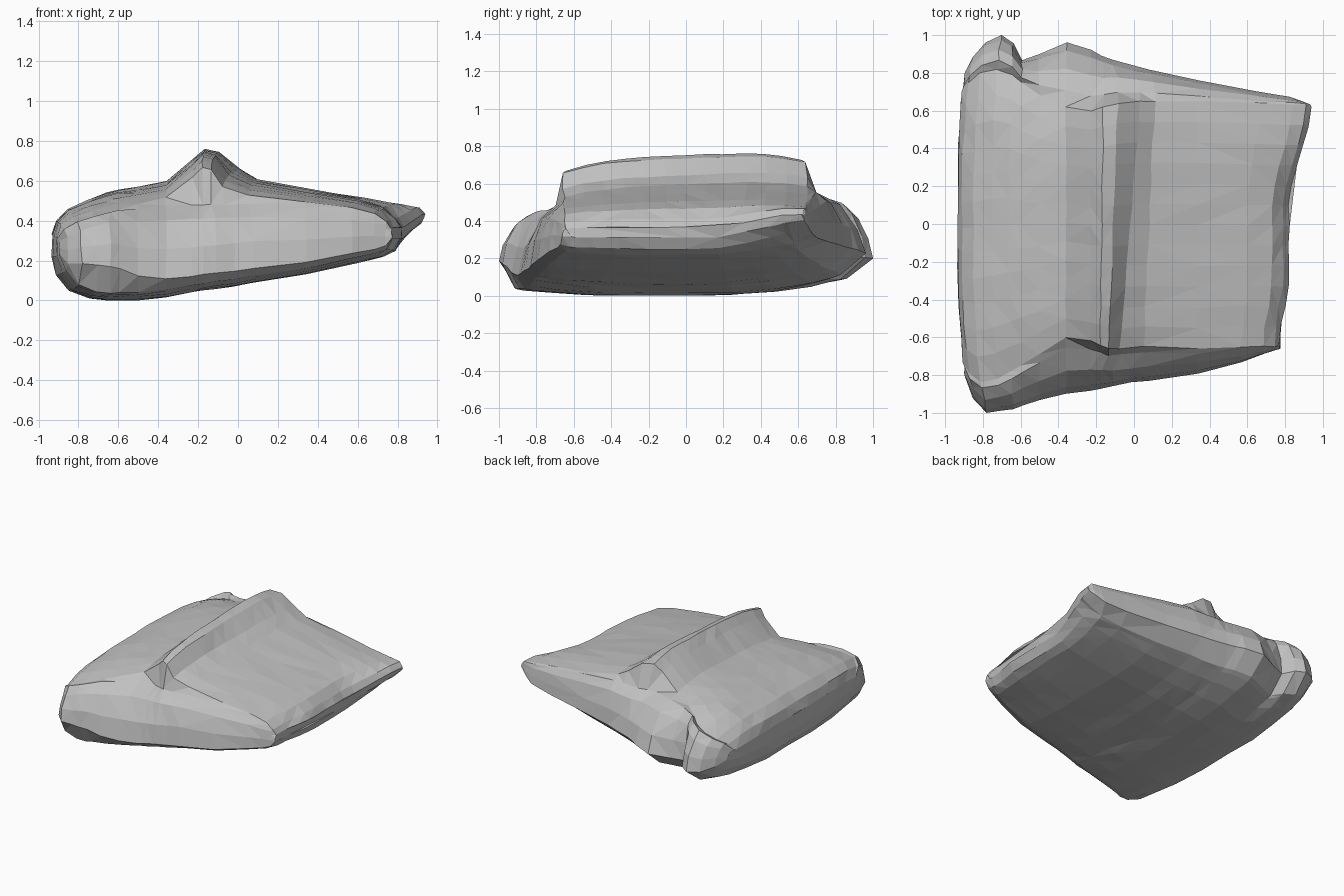
import bpy, bmesh, math, random
from mathutils import Vector

random.seed(4)
cube = bpy.data.objects.get("Cube")
if cube:
    bpy.data.objects.remove(cube, do_unlink=True)

# One plain cloth colour
cloth = bpy.data.materials.new("grey_cloth")
cloth.use_nodes = True
colour = (0.53, 0.53, 0.53, 1)
cloth.diffuse_color = colour
cloth.node_tree.nodes["Principled BSDF"].inputs["Base Color"].default_value = colour

# x, bottom z, top z, front top y, front widest y, back top y, back widest y
STATIONS = [
    (-.935, .22, .33, -.72, -.8, .7, .8),
    (-.91, .13, .4, -.79, -.92, .75, .88),
    (-.85, .05, .455, -.84, -1, .8, .96),
    (-.75, .01, .5, -.82, -.99, .82, 1),
    (-.66, 0, .53, -.78, -.98, .79, .96),
    (-.6, 0, .545, -.75, -.96, .75, .865),
    (-.5, 0, .56, -.69, -.93, .68, .9),
    (-.36, .015, .585, -.6, -.9, .62, .965),
    (-.23, .04, .695, -.62, -.88, .6, .92),
    (-.17, .05, .75, -.64, -.87, .62, .89),
    (-.11, .06, .735, -.66, -.86, .64, .87),
    (-.02, .07, .645, -.66, -.84, .65, .84),
    (.08, .09, .595, -.65, -.83, .65, .82),
    (.34, .13, .55, -.66, -.79, .65, .76),
    (.6, .19, .505, -.65, -.73, .64, .7),
    (.73, .22, .465, -.65, -.69, .63, .67),
    (.79, .25, .41, -.65, -.67, .63, .65),
    (.82, .31, .365, -.64, -.66, .62, .63),
]


def mix(a, b, t):
    return a + (b - a) * t


def ramp(value, low, high):
    t = min(1, max(0, (value - low) / (high - low)))
    return t * t * (3 - 2 * t)


def section(x, zb, zt, front_top, front, back_top, back):
    """Closed outline in y and z: front wall, crowned top, back wall, bellied base."""
    h = min(zt, .58) - zb
    low_front = mix(.15, .34, ramp(-front, .88, 1))
    pts = [(mix(front, front_top, t), zb + mix(low_front, .9, k) * h)
           for t, k in [(0, 0), (.12, .36), (.42, .72), (.82, .93)]]
    edge = zt - mix(.15, .075, ramp(x, -.7, -.35)) * (zt - zb)
    for i in range(13):
        t = i / 12
        crown = 1 - abs(2 * t - 1) ** 4
        pts.append((mix(front_top, back_top, t), mix(edge, zt, crown)))
    pts += [(mix(back, back_top, t), zb + k * h)
            for t, k in [(.75, .9), (.42, .81), (.13, .6), (0, .38)]]
    for i in range(11):
        s = math.cos(math.pi * i / 10)
        y = s * (back * .86 if s > 0 else -front * .93)
        pts.append((y, zb + h * (.07 * abs(s) ** 4 + .1 * max(0, s) ** 2)))
    return pts


def settle(x, y, z):
    """Skew the corners, tilt the crown and crumple the cloth slightly."""
    left = 1 - ramp(x, -.95, -.5)
    right = ramp(x, .35, .82)
    corner = ramp(y, .1, .62) * right
    x2 = x + .08 * left * abs(y) ** 3
    x2 += .12 * corner * ramp(z, .18, .36) - .05 * ramp(-y, .25, .66) * right
    x2 += .08 * y * math.exp(-((x + .01) / .12) ** 2) * ramp(z, .4, .52)
    z2 = z + .045 * y * ramp(z, .35, .6)
    z2 += .075 * corner * ramp(x, .68, .82)
    n = .005
    return Vector((x2 + random.uniform(-n, n), y + random.uniform(-n, n) * .7,
                   max(0, z2 + random.uniform(-n, n) * .6)))


# Cushion body lofted from left to right
bm = bmesh.new()
rings = [[bm.verts.new(settle(s[0], y, z)) for y, z in section(*s)] for s in STATIONS]
count = len(rings[0])
for a, b in zip(rings, rings[1:]):
    for i in range(count):
        j = (i + 1) % count
        bm.faces.new((a[i], a[j], b[j], b[i]))
for ring in (rings[0], rings[-1]):
    bm.faces.new(ring)
bmesh.ops.triangulate(bm, faces=bm.faces)
bmesh.ops.recalc_face_normals(bm, faces=bm.faces)
mesh = bpy.data.meshes.new("cushion_body")
bm.to_mesh(mesh)
bm.free()
mesh.materials.append(cloth)
bpy.context.collection.objects.link(bpy.data.objects.new("cushion_body", mesh))
